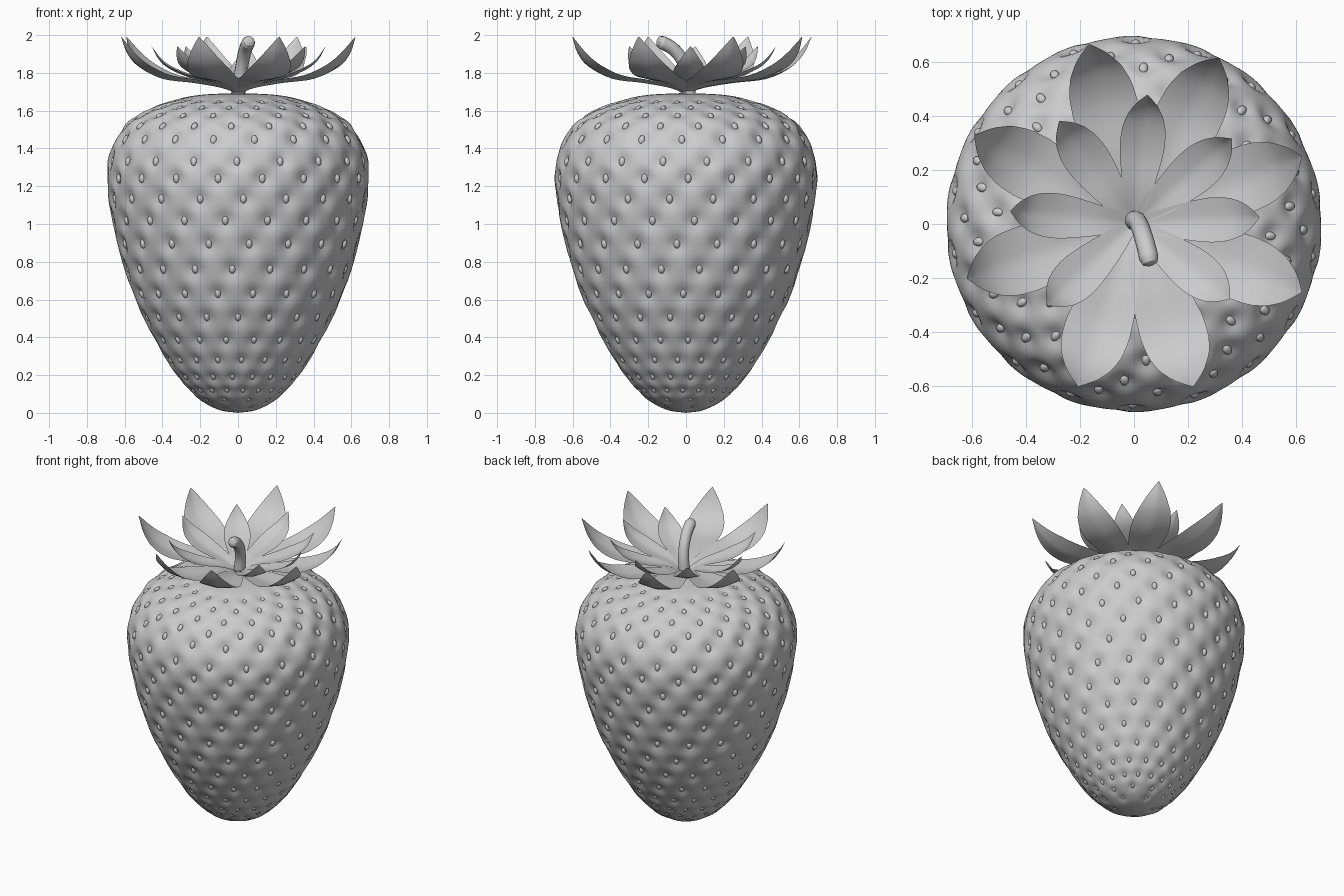
import bpy, bmesh, math
from mathutils import Vector, Matrix, kdtree

if "Cube" in bpy.data.objects:
    bpy.data.objects.remove(bpy.data.objects["Cube"])


def catmull(pts, per):
    """Smooth curve through 2D points."""
    out = []
    n = len(pts)
    for i in range(n - 1):
        p1, p2 = Vector(pts[i]), Vector(pts[i + 1])
        p0 = Vector(pts[i - 1]) if i else 2 * p1 - p2
        p3 = Vector(pts[i + 2]) if i + 2 < n else 2 * p2 - p1
        for k in range(per):
            t = k / per
            out.append(0.5 * (2 * p1 + (p2 - p0) * t + (2 * p0 - 5 * p1 + 4 * p2 - p3) * t * t
                              + (3 * p1 - p0 - 3 * p2 + p3) * t ** 3))
    return out + [Vector(pts[-1])]


def lerp_table(table, u):
    for (a, fa), (b, fb) in zip(table, table[1:]):
        if u <= b:
            return fa + (fb - fa) * (u - a) / (b - a)
    return table[-1][1]


def make_object(name, verts, faces):
    me = bpy.data.meshes.new(name)
    me.from_pydata([tuple(v) for v in verts], [], faces)
    me.polygons.foreach_set("use_smooth", [True] * len(me.polygons))
    me.update()
    ob = bpy.data.objects.new(name, me)
    bpy.context.collection.objects.link(ob)
    return ob


# Berry profile (radius, z)
PROFILE = [(0, 0.004), (0.1, 0.02), (0.2, 0.072), (0.28, 0.148), (0.36, 0.255), (0.455, 0.42),
           (0.545, 0.61), (0.61, 0.8), (0.66, 1.0), (0.69, 1.2), (0.683, 1.35), (0.615, 1.5),
           (0.53, 1.575), (0.4, 1.635), (0.22, 1.677), (0, 1.69)]
prof = catmull(PROFILE, 8)


def at_height(z):
    """Radius and outward (radial, z) normal of the berry at height z."""
    i = min(range(1, len(prof) - 1), key=lambda k: abs(prof[k].y - z))
    t = (prof[i + 1] - prof[i - 1]).normalized()
    a, b = (prof[i - 1], prof[i]) if z < prof[i].y else (prof[i], prof[i + 1])
    f = (z - a.y) / max(b.y - a.y, 1e-6)
    return a.x + (b.x - a.x) * f, Vector((t.y, -t.x))


# Seed rows: each has the same number of seeds and is turned about half a step from the last
ROWS = [1.653, 1.625, 1.585, 1.53, 1.455, 1.335, 1.24, 1.13, 1.015, 0.89, 0.755, 0.625, 0.5,
        0.38, 0.275, 0.185, 0.115, 0.065, 0.03]
COUNT = 18
seeds = []
for i, z in enumerate(ROWS):
    r, n = at_height(z)
    count = COUNT if z > 0.1 else COUNT // 2
    if z < 0.04:
        count = 5
    size = min(1.0, 0.45 + 0.9 * r)
    phase = math.radians(-90 + 42 - 8.5 * i)
    for k in range(count):
        a = phase + 2 * math.pi * k / count
        c, s = math.cos(a), math.sin(a)
        seeds.append((Vector((r * c, r * s, z)), Vector((n.x * c, n.x * s, n.y)), a, size))

tree = kdtree.KDTree(len(seeds))
for i, sd in enumerate(seeds):
    tree.insert(sd[0], i)
tree.balance()

# Berry body with a soft dimple around each seed
DEPTH, SIGMA, SEG = 0.027, 0.046, 180
verts, faces = [], []
for i in range(1, len(prof) - 1):
    t = (prof[i + 1] - prof[i - 1]).normalized()
    for k in range(SEG):
        a = 2 * math.pi * k / SEG
        c, s = math.cos(a), math.sin(a)
        p = Vector((prof[i].x * c, prof[i].x * s, prof[i].y))
        push = 0.004
        for _, j, dist in tree.find_range(p, 0.12):
            size = seeds[j][3]
            push -= DEPTH * size ** 2 * math.exp(-(dist / (SIGMA * size)) ** 2)
        verts.append(p + Vector((t.y * c, t.y * s, -t.x)) * push)
last = len(verts) - SEG
verts += [Vector((0, 0, 0)), Vector((0, 0, 1.69))]
for k in range(SEG):
    j = (k + 1) % SEG
    for o in range(0, last, SEG):
        faces.append((o + k, o + j, o + SEG + j, o + SEG + k))
    faces.append((last + SEG, j, k))
    faces.append((last + SEG + 1, last + k, last + j))
make_object("berry_body", verts, faces)

# Seeds sitting in the dimples: one small sphere copied to every place
bm = bmesh.new()
bmesh.ops.create_uvsphere(bm, u_segments=12, v_segments=8, radius=1)
bm.verts.index_update()
ball_verts = [v.co.copy() for v in bm.verts]
ball_faces = [[v.index for v in f.verts] for f in bm.faces]
bm.free()
verts, faces = [], []
for p, n, a, size in seeds:
    side = Vector((-math.sin(a), math.cos(a), 0))
    up = n.cross(side)
    rot = Matrix((side, up, n)).transposed().to_4x4()
    m = Matrix.Translation(p - n * 0.018 * size ** 2) @ rot @ Matrix.Diagonal(
        (0.017 * size, 0.025 * size, 0.014 * size, 1))
    o = len(verts)
    verts += [m @ v for v in ball_verts]
    faces += [[o + q for q in f] for f in ball_faces]
make_object("seeds", verts, faces)

# Calyx leaves: wide-based sheets that spread flat, then curl up at the tip
OUTER = [(0, 1.69), (0.1, 1.722), (0.25, 1.747), (0.42, 1.768), (0.54, 1.825), (0.61, 1.90),
         (0.655, 1.99)]
INNER = [(0, 1.70), (0.12, 1.745), (0.26, 1.775), (0.37, 1.82), (0.43, 1.87), (0.47, 1.94)]
WIDTH = [(0, 0.2), (0.15, 0.5), (0.3, 0.73), (0.45, 0.92), (0.57, 1.0), (0.68, 0.96),
         (0.78, 0.79), (0.88, 0.5), (0.95, 0.24), (1, 0.02)]


def leaf(name, path, angle, reach, half_width, lift):
    line = catmull([(r * reach, z) for r, z in path], 4)
    lens = [0]
    for a, b in zip(line, line[1:]):
        lens.append(lens[-1] + (b - a).length)
    turn = Matrix.Rotation(math.radians(angle), 3, 'Z')
    verts, faces = [], []
    for i, p in enumerate(line):
        t = (line[min(i + 1, len(line) - 1)] - line[max(i - 1, 0)]).normalized()
        w = half_width * lerp_table(WIDTH, lens[i] / lens[-1])
        for k in range(-4, 5):
            v = k / 4
            h = lift * abs(v) ** 1.2 * w / half_width
            verts.append(turn @ Vector((p.x - t.y * h, v * w, p.y + t.x * h)))
    for i in range(len(line) - 1):
        for k in range(8):
            o = i * 9 + k
            faces.append((o, o + 9, o + 10, o + 1))
    make_object(name, verts, faces)


for i, (ang, tip) in enumerate([(22, 0.67), (63, 0.69), (104, 0.685), (151, 0.675), (198, 0.65),
                                (251, 0.635), (290, 0.64), (338, 0.67)]):
    leaf(f"outer_leaf_{i + 1}", OUTER, ang, tip / 0.655, 0.124, 0.02)
for i, (ang, tip) in enumerate([(3, 0.465), (41, 0.48), (84, 0.48), (126, 0.47), (174, 0.46),
                                (223, 0.44), (322, 0.45)]):
    leaf(f"inner_leaf_{i + 1}", INNER, ang, tip / 0.47, 0.084, 0.015)

# Curved stem with a rounded end
cu = bpy.data.curves.new("stem", 'CURVE')
cu.dimensions = '3D'
cu.bevel_depth = 0.038
cu.bevel_resolution = 4
cu.use_fill_caps = True
sp = cu.splines.new('BEZIER')
pts = [(0.0, 0.015, 1.68, 1.0), (0.018, 0.0, 1.82, 0.9), (0.037, -0.055, 1.915, 0.92),
       (0.055, -0.125, 1.96, 0.95), (0.06, -0.145, 1.968, 0.75), (0.062, -0.152, 1.97, 0.35)]
sp.bezier_points.add(len(pts) - 1)
for bp, (x, y, z, rad) in zip(sp.bezier_points, pts):
    bp.co = (x, y, z)
    bp.radius = rad
    bp.handle_left_type = bp.handle_right_type = 'AUTO'
stem = bpy.data.objects.new("stem", cu)
bpy.context.collection.objects.link(stem)
